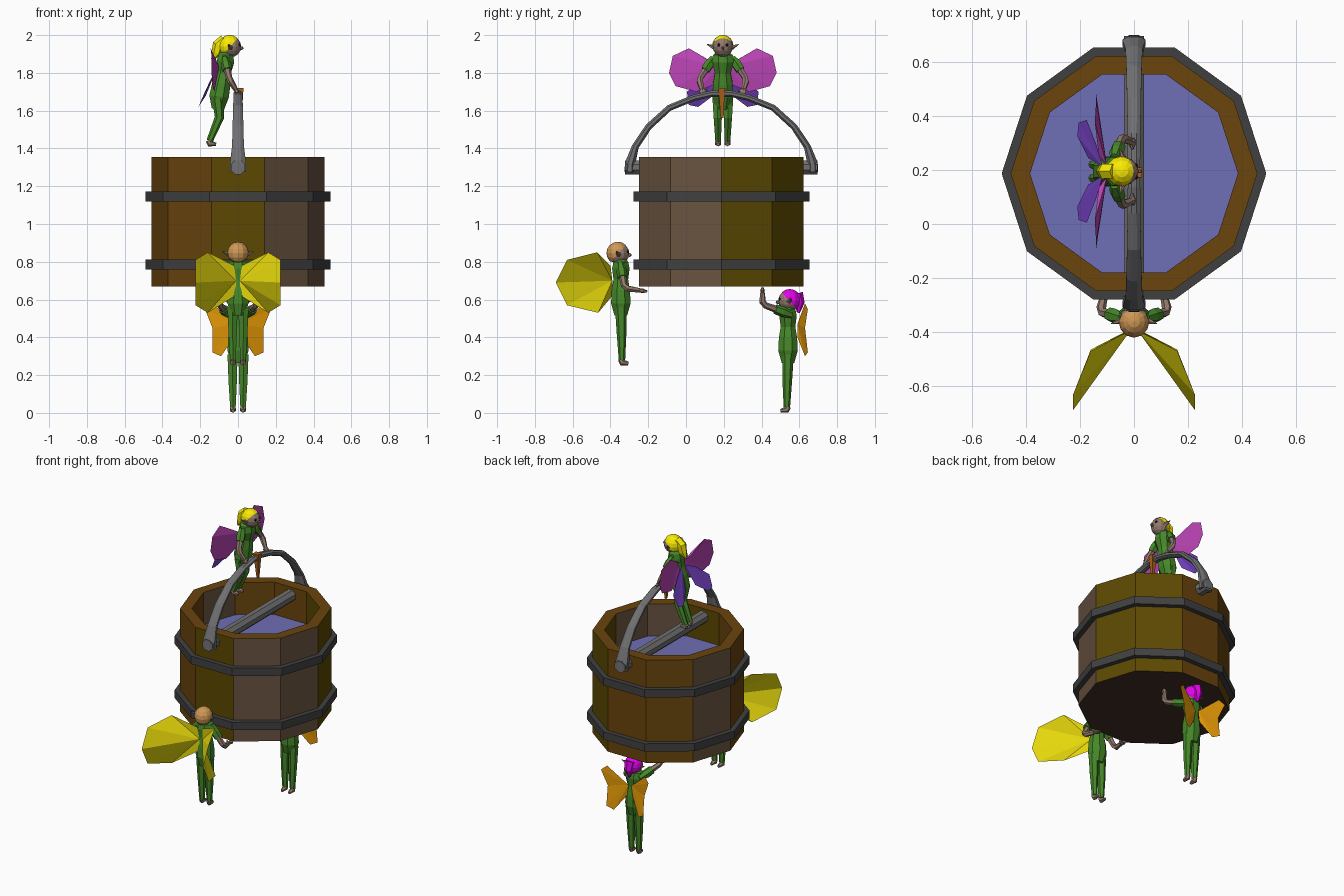
import bpy, bmesh
from math import cos, sin, pi
from mathutils import Vector, Matrix

if "Cube" in bpy.data.objects:
    bpy.data.objects.remove(bpy.data.objects["Cube"])


def mat(name, r, g, b):
    m = bpy.data.materials.new(name)
    m.diffuse_color = [(c / 255) ** 2.2 for c in (r, g, b)] + [1]
    m.use_nodes = True
    m.node_tree.nodes["Principled BSDF"].inputs["Base Color"].default_value = m.diffuse_color
    return m


OLIVE, BROWN, GREY = mat("olive_wood", 92, 74, 8), mat("brown_wood", 105, 70, 20), mat("grey_wood", 104, 84, 66)
DARK, IRON, STEEL = mat("dark_wood", 66, 50, 42), mat("iron", 66, 66, 66), mat("steel", 112, 112, 114)
WATER, SKIN, GREEN = mat("water", 110, 110, 180), mat("skin", 145, 122, 108), mat("green_cloth", 72, 135, 45)
TAN, MAGENTA, YELLOW = mat("tan_hair", 205, 150, 85), mat("magenta_hair", 225, 10, 235), mat("yellow_hair", 250, 235, 10)
GOLD, ORANGE = mat("yellow_wing", 235, 220, 20), mat("orange_wing", 225, 150, 15)
PINK, PURPLE = mat("pink_wing", 185, 70, 180), mat("purple_wing", 120, 70, 200)
EYE, PEG = mat("eye", 50, 20, 60), mat("peg_wood", 165, 95, 35)
I = Matrix.Identity(4)


def finish(name, bm, mats, M=I, normals=True):
    if normals:
        bmesh.ops.recalc_face_normals(bm, faces=bm.faces)
    bm.transform(M)
    me = bpy.data.meshes.new(name)
    bm.to_mesh(me)
    bm.free()
    for m in mats:
        me.materials.append(m)
    ob = bpy.data.objects.new(name, me)
    bpy.context.collection.objects.link(ob)
    return ob


def tube(name, pts, radii, material, n=8, M=I):
    """Sweep an ellipse (rx, ry) along a path."""
    bm, rings, u = bmesh.new(), [], Vector((1, 0, 0))
    pts = [Vector(p) for p in pts]
    for i, p in enumerate(pts):
        t = (pts[min(i + 1, len(pts) - 1)] - pts[max(i - 1, 0)]).normalized()
        u = (u - t * u.dot(t)).normalized()
        v = t.cross(u)
        a, b = radii[i] if isinstance(radii[i], tuple) else (radii[i], radii[i])
        rings.append([bm.verts.new(p + u * a * cos(2 * pi * (k + .5) / n) + v * b * sin(2 * pi * (k + .5) / n))
                      for k in range(n)])
    for r, s in zip(rings, rings[1:]):
        for k in range(n):
            bm.faces.new((r[k], r[(k + 1) % n], s[(k + 1) % n], s[k]))
    bm.faces.new(rings[0])
    bm.faces.new(rings[-1])
    return finish(name, bm, [material], M)


def ball(name, c, size, material, M=I, seg=10, cut=None):
    bm = bmesh.new()
    bmesh.ops.create_uvsphere(bm, u_segments=seg, v_segments=max(4, seg - 4), radius=1)
    bm.transform(Matrix.Translation(c) @ Matrix.Diagonal((*size, 1)))
    if cut:
        bmesh.ops.bisect_plane(bm, geom=bm.verts[:] + bm.edges[:] + bm.faces[:],
                               plane_co=cut[0], plane_no=cut[1], clear_inner=True)
    return finish(name, bm, [material], M)


def lathe(name, profile, mats, pick, y, n=10, closed=True):
    """Revolve an (r, z) profile into an n-sided solid, pick(segment, side) chooses the material."""
    bm = bmesh.new()
    rings = [[bm.verts.new((r * cos(2 * pi * k / n), y + r * sin(2 * pi * k / n), z)) for k in range(n)]
             for r, z in profile]
    for j in range(len(rings) if closed else len(rings) - 1):
        a, b = rings[j], rings[(j + 1) % len(rings)]
        for k in range(n):
            bm.faces.new((a[k], a[(k + 1) % n], b[(k + 1) % n], b[k])).material_index = pick(j, k)
    if not closed:
        for r in (rings[0], rings[-1]):
            bm.faces.new(r).material_index = 3
    return finish(name, bm, mats)


def wing(name, pts, material, M):
    for side, s in (("left", 1), ("right", -1)):
        bm = bmesh.new()
        v = [bm.verts.new((s * x, y, z)) for x, y, z in pts]
        for i in range(1, len(v) - 1):
            bm.faces.new((v[0], v[i], v[i + 1]))
        finish(f"{name}_{side}", bm, [material], M)


# Bucket with ten staves, hoops and water
CY = 0.187
stave = [0, 0, 1, 1, 2, 1, 1, 0, 2, 2]
lathe("bucket", [(.457, .67), (.457, 1.355), (.385, 1.355), (.385, .74)], [OLIVE, BROWN, GREY, DARK],
      lambda j, k: 1 if j == 1 else stave[k], CY, closed=False)
for nm, z in (("lower_hoop", .76), ("upper_hoop", 1.12)):
    lathe(nm, [(.45, z), (.49, z), (.49, z + .052), (.45, z + .052)], [IRON], lambda j, k: 0, CY)
bm = bmesh.new()
bm.faces.new([bm.verts.new((.386 * cos(k * pi / 5), CY + .386 * sin(k * pi / 5), 1.14)) for k in range(10)])
finish("water_surface", bm, [WATER], normals=False)

# Carrying handle, axle and peg
half = [(-.485, 1.275, .046, .03), (-.483, 1.32, .046, .03), (-.455, 1.41, .034, .02),
        (-.385, 1.515, .031, .019), (-.275, 1.615, .028, .018), (-.145, 1.668, .026, .018), (-.05, 1.69, .025, .018)]
arch = half + [(-y, z, a, b) for y, z, a, b in reversed(half)]
tube("handle", [(0, CY + y, z) for y, z, a, b in arch], [(a, b) for y, z, a, b in arch], STEEL)
tube("handle_axle", [(0, CY - .51, 1.3), (0, CY + .51, 1.3)], [.04, .04], STEEL)
tube("handle_peg", [(.014, .19, 1.56), (.012, .19, 1.65), (.008, .19, 1.72)],
     [(.008, .01), (.018, .018), (.03, .026)], PEG, 4)


def fairy(p, M, hair, arm, leg, hip=0, chest=0, head=0):
    """Winged figure facing -y: hip, chest and head are y offsets of the spine."""
    body = [(.265, .04, .036), (.33, .06, .056), (.40, .056, .052), (.455, .045, .042),
            (.515, .062, .05), (.55, .056, .042), (.572, .024, .022)]
    tube(p + "_dress", [(0, hip + (chest - hip) * min(1, max(0, (z - .3) / .22)), z) for z, a, b in body],
         [(a, b) for z, a, b in body], GREEN, 8, M)
    tube(p + "_neck", [(0, chest, .55), (0, (chest + head) / 2, .58)], [.02, .02], SKIN, 6, M)
    c = Vector((0, head, .594))
    ball(p + "_head", c, (.053, .057, .056), SKIN, M, 12)
    ball(p + "_hair", c + Vector((0, .004, .002)), (.057, .06, .06), hair, M, 12,
         (c + Vector((0, -.012, .015)), (0, .75, .66)))
    ball(p + "_nose", c + Vector((0, -.058, -.008)), (.008, .012, .01), SKIN, M, 6)
    for side, s in (("left", 1), ("right", -1)):
        def m(q):
            return Vector((s * q[0], q[1], q[2]))
        ball(f"{p}_eye_{side}", c + Vector((s * .022, -.047, .008)), (.009, .008, .009), EYE, M, 6)
        tube(f"{p}_ear_{side}", [c + m((.045, 0, -.005)), c + m((.084, .012, .012))], [.014, .002], SKIN, 5, M)
        a, b, h = (m(q) for q in arm)
        mid = a.lerp(b, .5)
        tube(f"{p}_sleeve_{side}", [a.lerp(b, -.15), a.lerp(b, .2), mid], [.018, .028, .026], GREEN, 6, M)
        wrist = b.lerp(h, .75)
        tube(f"{p}_arm_{side}", [mid, b.lerp(a, .12), b.lerp(h, .15), wrist], [.019, .017, .018, .013], SKIN, 6, M)
        tip = h + (h - b) * .12
        tube(f"{p}_hand_{side}", [wrist, h.lerp(wrist, .4), tip], [(.011, .011), (.02, .012), (.012, .006)], SKIN, 6, M)
        tube(f"{p}_thumb_{side}", [wrist, h.lerp(wrist, .3) + m((-.024, 0, .004))], [.008, .005], SKIN, 5, M)
        k = [m(q) for q in leg]
        tube(f"{p}_leg_{side}", k, [.031, .025, .017], GREEN, 6, M)
        f = k[-1]
        tube(f"{p}_foot_{side}", [f + Vector((0, .008, .003)), f + Vector((0, 0, -.013)), f + Vector((0, -.034, -.019))],
             [.014, .018, .009], SKIN, 6, M)


def place(x, y, z, yaw):
    return Matrix.Translation((x, y, z)) @ Matrix.Rotation(yaw, 4, 'Z')


standing = [(.029, 0, .31), (.028, -.004, .16), (.027, -.006, .03)]

# Front helper with broad yellow wings
A = place(0, -.345, .25, pi)
fairy("front_fairy", A, TAN, [(.055, 0, .525), (.125, -.02, .41), (.10, -.125, .395)], standing, head=.012)
wing("front_fairy_wing", [(.01, .045, .45), (.02, .055, .53), (.16, .125, .60), (.225, .285, .56),
                          (.226, .345, .44), (.225, .285, .32), (.16, .12, .28), (.015, .045, .37)], GOLD, A)

# Back helper with small orange wings
B = place(0, .54, 0, 0)
fairy("back_fairy", B, MAGENTA, [(.055, 0, .525), (.10, -.135, .575), (.10, -.135, .655)], standing, head=.005)
tube("back_fairy_lock", [(0, .045, .63), (0, .062, .58), (0, .055, .53)], [.035, .026, .008], MAGENTA, 6, B)
wing("back_fairy_wing", [(.01, .05, .47), (.14, .09, .58), (.175, .105, .55), (.135, .09, .45),
                         (.135, .105, .32), (.09, .09, .30), (.02, .05, .40)], ORANGE, B)

# Top rider holding the handle
C = place(0, .195, 1.345, pi / 2)
fairy("top_fairy", C, YELLOW, [(.06, .068, .52), (.125, .045, .42), (.105, .002, .35)],
      [(.028, .108, .32), (.027, .098, .22), (.025, .15, .095)], .106, .065, .04)
tube("top_fairy_ponytail", [(0, .07, .63), (0, .105, .60), (0, .115, .56), (0, .135, .525)],
     [.03, .032, .026, .008], YELLOW, 6, C)
wing("top_fairy_upper_wing", [(.02, .10, .49), (.06, .13, .515), (.18, .145, .585), (.265, .14, .545),
                              (.285, .14, .455), (.25, .135, .385), (.14, .125, .355), (.04, .12, .395)], PINK, C)
wing("top_fairy_lower_wing", [(.015, .115, .47), (.10, .14, .43), (.19, .175, .355), (.18, .205, .285),
                              (.13, .21, .275), (.05, .17, .335)], PURPLE, C)
